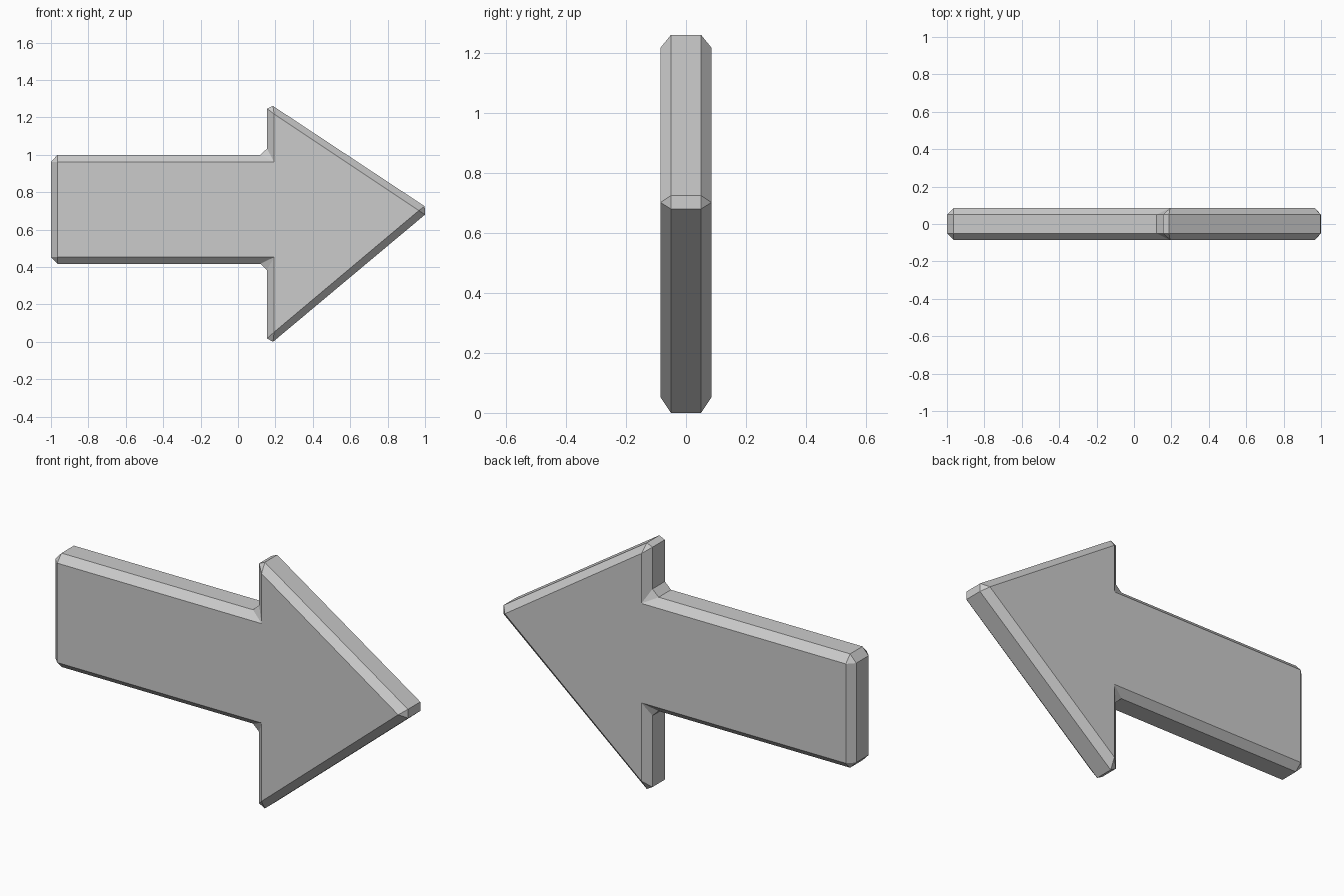
import bpy, bmesh

if "Cube" in bpy.data.objects:
    bpy.data.objects.remove(bpy.data.objects["Cube"])

HALF, SIDE = 0.085, 0.05   # half thickness at the flat faces, and at the rim

# Each corner of the arrow: flat-face point, then the two chamfered rim points (x, z)
corners = [
    ((-0.965, 0.453), (-0.965, 0.417), (-1.0, 0.453)),
    ((-0.965, 0.962), (-1.0, 0.962), (-0.965, 1.0)),
    ((0.193, 0.962), (0.12, 1.0), (0.155, 1.033)),
    ((0.193, 1.218), (0.155, 1.247), (0.187, 1.261)),
    ((0.967, 0.702), (0.998, 0.725), (1.0, 0.68)),
    ((0.193, 0.052), (0.187, 0.0), (0.155, 0.018)),
    ((0.193, 0.453), (0.155, 0.384), (0.12, 0.417)),
]

bm = bmesh.new()
n = len(corners)
rims = []
for s in (-1, 1):
    face = [bm.verts.new((p[0][0], s * HALF, p[0][1])) for p in corners]
    rim = [bm.verts.new((q[0], s * SIDE, q[1])) for p in corners for q in p[1:]]
    rims.append(rim)
    # flat arrow face
    bm.faces.new(face)
    # bevel strips and corner triangles
    for i in range(n):
        j = (i + 1) % n
        bm.faces.new((face[i], rim[2 * i], rim[2 * i + 1]))
        bm.faces.new((face[i], rim[2 * i + 1], rim[2 * j], face[j]))

# straight rim between the two bevels
a, b = rims
for i in range(2 * n):
    j = (i + 1) % (2 * n)
    bm.faces.new((a[i], a[j], b[j], b[i]))

bmesh.ops.recalc_face_normals(bm, faces=bm.faces)
mesh = bpy.data.meshes.new("arrow")
bm.to_mesh(mesh)
bm.free()
bpy.context.collection.objects.link(bpy.data.objects.new("arrow", mesh))
